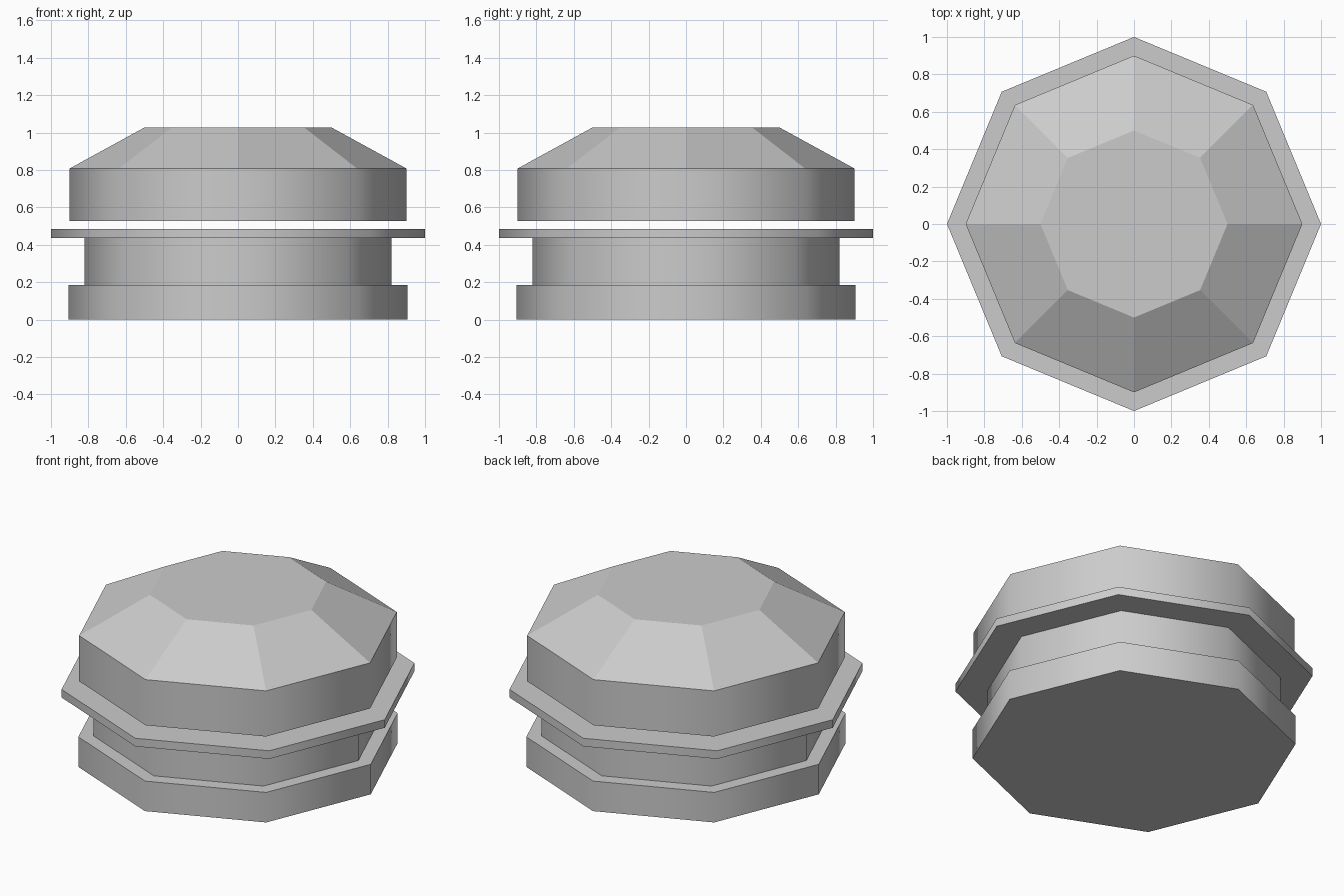
import bpy
import bmesh
from math import cos, sin, tau

SIDES = 8

old = bpy.data.objects.get("Cube")
if old:
    bpy.data.objects.remove(old, do_unlink=True)

grey = bpy.data.materials.new("light grey")
grey.use_nodes = True
colour = (0.6, 0.6, 0.6, 1)
grey.diffuse_color = colour
grey.node_tree.nodes["Principled BSDF"].inputs["Base Color"].default_value = colour


def octagon_part(name, profile, capped=True):
    """Loft octagons through (radius, height) pairs; upright walls are smooth."""
    bm = bmesh.new()
    rings = []
    for radius, z in profile:
        rings.append([bm.verts.new((radius * cos(tau * i / SIDES),
                                    radius * sin(tau * i / SIDES), z))
                      for i in range(SIDES)])
    for k, (low, high) in enumerate(zip(rings, rings[1:])):
        upright = profile[k][0] == profile[k + 1][0]
        for i in range(SIDES):
            j = (i + 1) % SIDES
            face = bm.faces.new((low[i], low[j], high[j], high[i]))
            face.smooth = upright
    if capped:
        bm.faces.new(rings[0][::-1])
        bm.faces.new(rings[-1])
    # Keep the horizontal rims crisp
    for edge in bm.edges:
        a, b = edge.verts
        edge.smooth = abs(a.co.z - b.co.z) > 0.001
    mesh = bpy.data.meshes.new(name)
    bm.to_mesh(mesh)
    bm.free()
    mesh.materials.append(grey)
    obj = bpy.data.objects.new(name, mesh)
    bpy.context.collection.objects.link(obj)
    return obj


# Lower body: foot, recessed neck and wide flange
octagon_part("base_foot", [(0.905, 0), (0.905, 0.185)])
octagon_part("neck", [(0.82, 0.185), (0.82, 0.435)], capped=False)
octagon_part("flange", [(1, 0.435), (1, 0.485)])

# Lid floating just above the flange, with a faceted sloping roof
octagon_part("lid", [(0.9, 0.527), (0.9, 0.808), (0.5, 1.027)])
